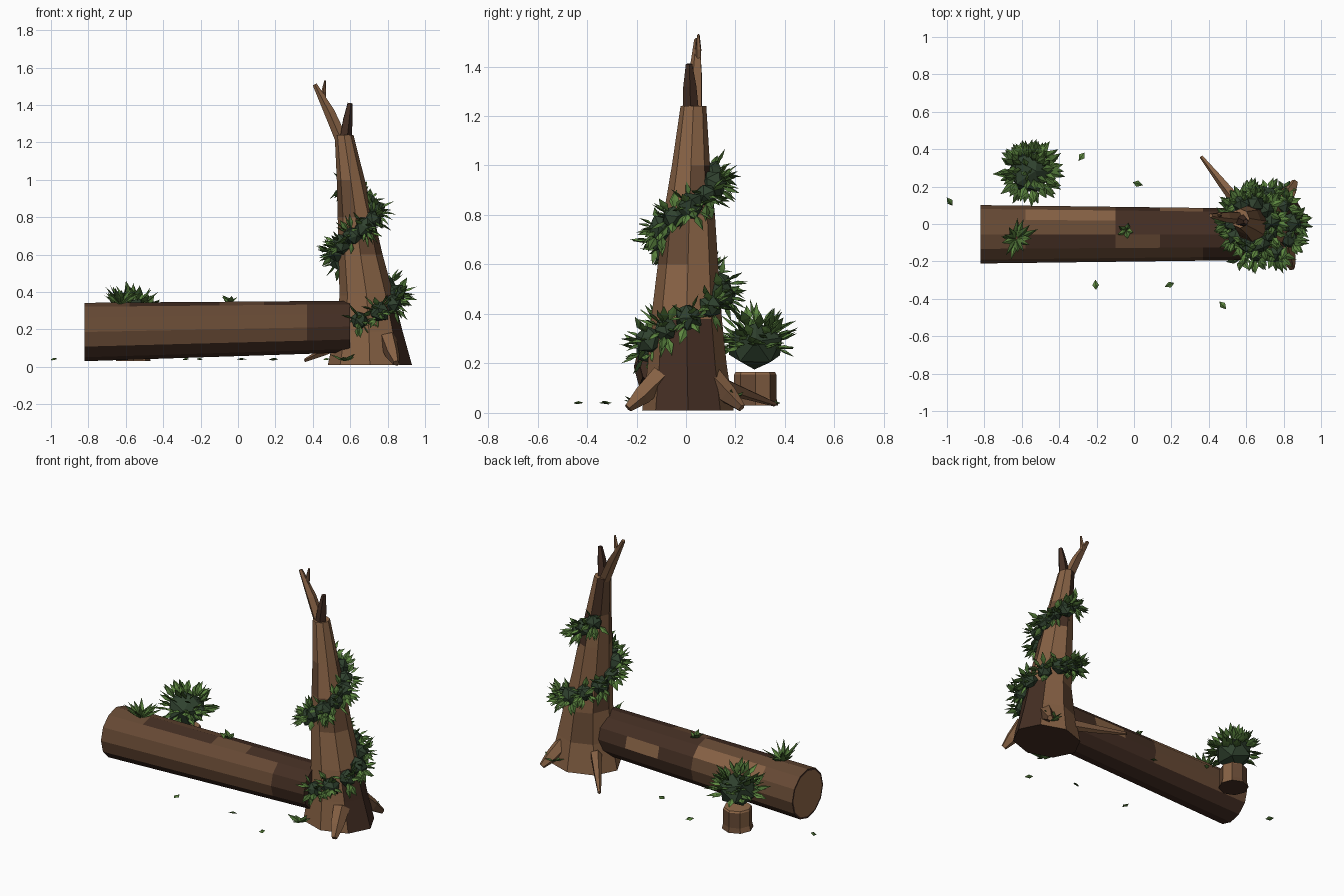
import bpy, bmesh, math, random
from mathutils import Vector

if "Cube" in bpy.data.objects:
    bpy.data.objects.remove(bpy.data.objects["Cube"])

random.seed(7)
V = Vector


def material(name, r, g, b):
    m = bpy.data.materials.new(name)
    lin = [((c / 255 + 0.055) / 1.055) ** 2.4 for c in (r, g, b)]
    m.diffuse_color = (*lin, 1)
    m.use_nodes = True
    m.node_tree.nodes["Principled BSDF"].inputs["Base Color"].default_value = m.diffuse_color
    return m


BARK = [material("light bark", 134, 97, 68), material("mid bark", 102, 73, 52),
        material("dark bark", 68, 46, 35), material("cut wood", 146, 106, 74)]
GREEN = [material("deep foliage", 48, 66, 47), material("leaf green", 72, 106, 50),
         material("bright leaf", 94, 136, 64)]
LIGHT, MID, DARK, CUT = range(4)


def finish(name, bm, mats):
    me = bpy.data.meshes.new(name)
    bm.to_mesh(me)
    bm.free()
    for m in mats:
        me.materials.append(m)
    ob = bpy.data.objects.new(name, me)
    bpy.context.collection.objects.link(ob)
    return ob


def loft(name, rings, rule, start=CUT, end=CUT, inset=0.0):
    """Skin rings of points; rule(ring, side) picks the bark colour."""
    bm = bmesh.new()
    vs = [[bm.verts.new(p) for p in r] for r in rings]
    n = len(rings[0])
    for i in range(len(vs) - 1):
        for j in range(n):
            k = (j + 1) % n
            f = bm.faces.new((vs[i][j], vs[i][k], vs[i + 1][k], vs[i + 1][j]))
            f.material_index = rule(i, j)
    caps = []
    for r, m in ((vs[0], start), (vs[-1], end)):
        f = bm.faces.new(r)
        f.material_index = m
        caps.append(f)
    bmesh.ops.recalc_face_normals(bm, faces=bm.faces)
    if inset:
        res = bmesh.ops.inset_individual(bm, faces=caps, thickness=inset)
        for f in res["faces"]:
            f.material_index = DARK
    return finish(name, bm, BARK)


def limb(name, pts, radii, n=5, colour=LIGHT):
    rings = []
    for i, p in enumerate(pts):
        d = V(pts[min(i + 1, len(pts) - 1)]) - V(pts[max(i - 1, 0)])
        q = d.to_track_quat('Z', 'Y')
        rings.append([V(p) + q @ V((radii[i] * math.cos(a), radii[i] * math.sin(a), 0))
                      for a in (math.tau * j / n for j in range(n))])
    return loft(name, rings, lambda i, j: MID if (colour == LIGHT and j % 3 == 2) else colour,
                colour, colour)


def leaf(bm, base, d, length, width, mat):
    """Pointed leaf: flat diamond with a raised ridge."""
    d = d.normalized()
    side = d.cross(V((random.uniform(-.5, .5), random.uniform(-.5, .5), 1)))
    side = side.normalized() if side.length > 0.05 else V((1, 0, 0))
    up = side.cross(d)
    mid = base + d * length * 0.45
    a, t = bm.verts.new(base), bm.verts.new(base + d * length)
    ring = [bm.verts.new(mid + o) for o in (side * width / 2, up * width * .22,
                                            -side * width / 2, -up * width * .1)]
    for i in range(4):
        p, q = ring[i], ring[(i + 1) % 4]
        for f in (bm.faces.new((a, q, p)), bm.faces.new((t, p, q))):
            f.material_index = mat


def rand_dir():
    return V([random.gauss(0, 1) for _ in range(3)]).normalized()


def blob(bm, c, r, floor=None, squash=1.0):
    res = bmesh.ops.create_icosphere(bm, subdivisions=1, radius=r)
    q = rand_dir().to_track_quat('Z', 'Y')
    for v in res["verts"]:
        p = q @ v.co
        p.z *= squash
        v.co = p * random.uniform(.92, 1.1) + c
        if floor is not None:
            v.co.z = max(v.co.z, floor)


# Fallen log
rings = []
for x in (-.82, -.58, -.10, .14, .37, .6):
    t = (x + .82) / 1.42
    r, cz = .156 - .018 * t, .186 + .029 * t
    rings.append([V((x, -.055 + r * math.cos(a), cz + r * math.sin(a)))
                  for a in (math.tau * j / 12 for j in range(12))])


def log_colour(i, j):
    if (i == 1 and j == 1) or (i == 3 and j == 0):
        return LIGHT
    if (i == 0 and j in (4, 5, 1)) or (i in (2, 3) and j in (4, 5, 6)):
        return MID
    if j in (7, 8, 9, 10) or (i >= 3 and j in (2, 3)) or (i == 2 and j in (0, 1, 11)):
        return DARK
    return DARK if (i == 4 or (i + j) % 5 == 4) else MID


loft("fallen_log", rings, log_colour, CUT, DARK, .012)

# Standing broken trunk: z, centre x, radius x, centre y, radius y
prof = [(.01, .705, .225, .008, .185), (.19, .70, .18, .005, .16), (.38, .688, .145, .002, .143),
        (.60, .655, .118, .008, .122), (.80, .63, .097, .013, .104), (1.0, .603, .075, .02, .077),
        (1.24, .567, .05, .03, .052)]
rings = [[V((cx + rx * math.cos(a), cy + ry * math.sin(a), z))
          for a in (math.tau * j / 8 for j in range(8))] for z, cx, rx, cy, ry in prof]


def trunk_colour(i, j):
    if j in (7, 0) and i < 2:
        return DARK
    if (i, j) in ((4, 4), (4, 5), (3, 7), (4, 0), (1, 2), (5, 3), (2, 3), (3, 6)):
        return MID
    return DARK if (i, j) in ((4, 1), (5, 2)) else LIGHT


loft("standing_trunk", rings, trunk_colour, DARK, CUT)

# Broken branches on the crown
limb("crown_branch_long", [(.56, .035, 1.20), (.49, .04, 1.36), (.41, .045, 1.51)],
     [.035, .03, .012])
limb("crown_branch_twig", [(.455, .045, 1.42), (.458, .05, 1.47), (.466, .05, 1.53)],
     [.016, .013, .005])
limb("crown_branch_short", [(.57, .02, 1.20), (.585, .015, 1.32), (.598, .012, 1.41)],
     [.036, .028, .014], colour=DARK)

# Roots
limb("front_root", [(.80, -.10, .15), (.825, -.18, .07), (.845, -.235, .02)], [.05, .04, .018])
limb("back_root", [(.79, .10, .14), (.83, .17, .07), (.86, .225, .02)], [.05, .04, .018])
limb("long_root", [(.56, .11, .13), (.46, .235, .08), (.36, .36, .035)], [.035, .024, .01])

# Small stump
rings = [[V((-.56 + r * math.cos(a), .28 + r * math.sin(a), z))
          for a in (math.tau * j / 8 for j in range(8))]
         for z, r in ((.03, .093), (.06, .085), (.155, .085), (.165, .08))]
loft("small_stump", rings, lambda i, j: CUT if i == 2 else (MID if j % 3 else LIGHT), DARK, CUT)

# Bush on the stump
bm = bmesh.new()
c = V((-.56, .28, .27))
blob(bm, c, .125, floor=.16, squash=.85)
for i in range(85):
    d = rand_dir()
    d.z = abs(d.z) * 1.1 - .15
    d.normalize()
    leaf(bm, c + d * .095, d + rand_dir() * .3, random.uniform(.075, .105), .042, 1 + (i % 3 == 0))
finish("stump_bush", bm, GREEN)

# Ivy spiralling around the trunk
bm = bmesh.new()
N = 17
for k in range(N):
    t = k / (N - 1)
    z = .25 + .72 * t
    ang = math.radians(-105 + 575 * t)
    lo = max(i for i in range(len(prof) - 1) if prof[i][0] <= z)
    p, q = prof[lo], prof[lo + 1]
    f = (z - p[0]) / (q[0] - p[0])
    cx, rx, cy, ry = [p[m] + (q[m] - p[m]) * f for m in range(1, 5)]
    out = V((math.cos(ang), math.sin(ang), 0))
    c = V((cx + (rx + .012) * out.x, cy + (ry + .012) * out.y, z))
    blob(bm, c, .058 if k % 2 else .05)
    for i in range(15):
        d = (out * .75 + rand_dir()).normalized()
        leaf(bm, c + d * .035, d, random.uniform(.065, .09), .038, 1 + (i % 3 == 0))
finish("trunk_ivy", bm, GREEN)


# Grass tufts on the log and around the trunk foot
def tuft(name, c, n, length, width, spread):
    bm = bmesh.new()
    for i in range(n):
        a = math.tau * i / n + random.uniform(-.3, .3)
        d = V((math.cos(a) * spread, math.sin(a) * spread, random.uniform(.35, 1.2)))
        leaf(bm, V(c), d, length * random.uniform(.75, 1.1), width, 1 + (i % 3 == 0))
    finish(name, bm, GREEN)


tuft("log_tuft", (-.63, -.08, .33), 16, .14, .036, .8)
tuft("log_sprout", (-.04, -.035, .34), 5, .06, .035, 1.2)
tuft("foot_tuft_front", (.57, -.19, .03), 7, .08, .035, 1.6)
tuft("foot_tuft_back", (.80, .18, .05), 7, .08, .035, 1.6)

# Fallen leaves scattered about
bm = bmesh.new()
for i, (x, y) in enumerate([(-.985, .12), (-.28, .36), (.02, .215), (-.205, -.325),
                            (.19, -.325), (.475, -.435)]):
    a = i * 1.9 + 2.2
    d = V((math.cos(a), math.sin(a), 0))
    leaf(bm, V((x, y, .04)) - d * .027, d, .055, .036, 1 + i % 2)
finish("fallen_leaves", bm, GREEN)
